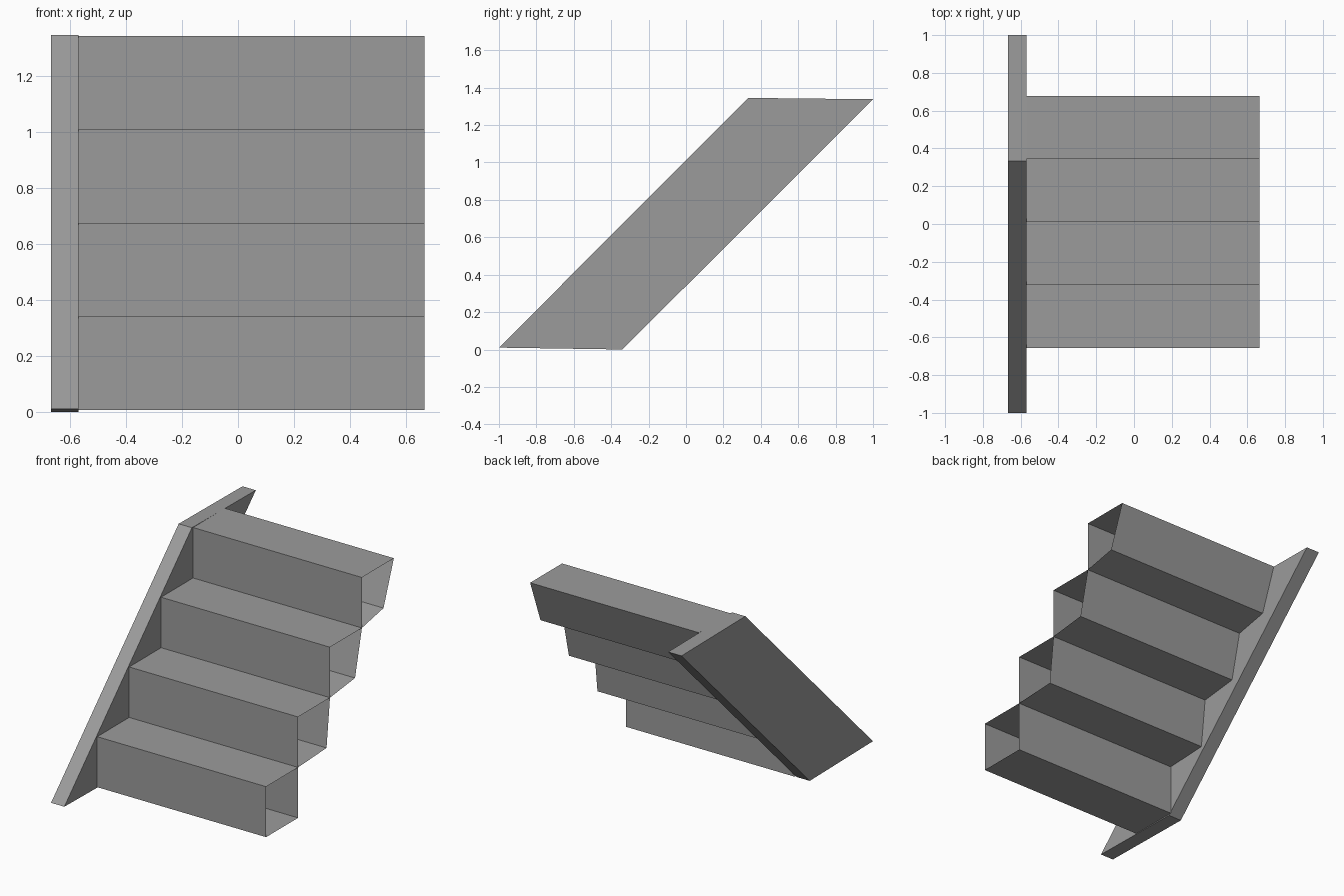
import bpy

cube = bpy.data.objects.get("Cube")
if cube:
    bpy.data.objects.remove(cube, do_unlink=True)

# Single plain grey
grey = bpy.data.materials.new("plain_grey")
grey.use_nodes = True
colour = (0.33, 0.33, 0.33, 1)
grey.diffuse_color = colour
grey.node_tree.nodes["Principled BSDF"].inputs["Base Color"].default_value = colour


def extrude_profile(name, profile, x0, x1, capped):
    """Extrude a (y, z) outline, counter-clockwise seen from +x, along x."""
    n = len(profile)
    verts = [(x, y, z) for x in (x0, x1) for y, z in profile]
    faces = [(i, (i + 1) % n, (i + 1) % n + n, i + n) for i in range(n)]
    # Wind the sides so they face outwards
    faces = [f[::-1] for f in faces]
    if capped:
        faces += [tuple(reversed(range(n))), tuple(range(n, 2 * n))]
    mesh = bpy.data.meshes.new(name)
    mesh.from_pydata(verts, [], faces)
    mesh.materials.append(grey)
    obj = bpy.data.objects.new(name, mesh)
    bpy.context.collection.objects.link(obj)
    return obj


# Slanted side board
INNER = -0.57
extrude_profile("side_board",
                [(-1, 0.01), (-0.34, 0), (1, 1.338), (0.333, 1.345)],
                -0.667, INNER, True)

# Hollow steps, open at the free end, backs leaning further in towards the top
PITCH = 0.3335
for i in range(4):
    y, z = -0.656 + PITCH * i, 0.008 + PITCH * i
    outline = [(y, z),
               (y + PITCH - 0.036 * i, z + 0.015 * i),
               (y + PITCH, z + PITCH),
               (y, z + PITCH)]
    extrude_profile(f"step_{i + 1}", outline, INNER, 0.665, False)
